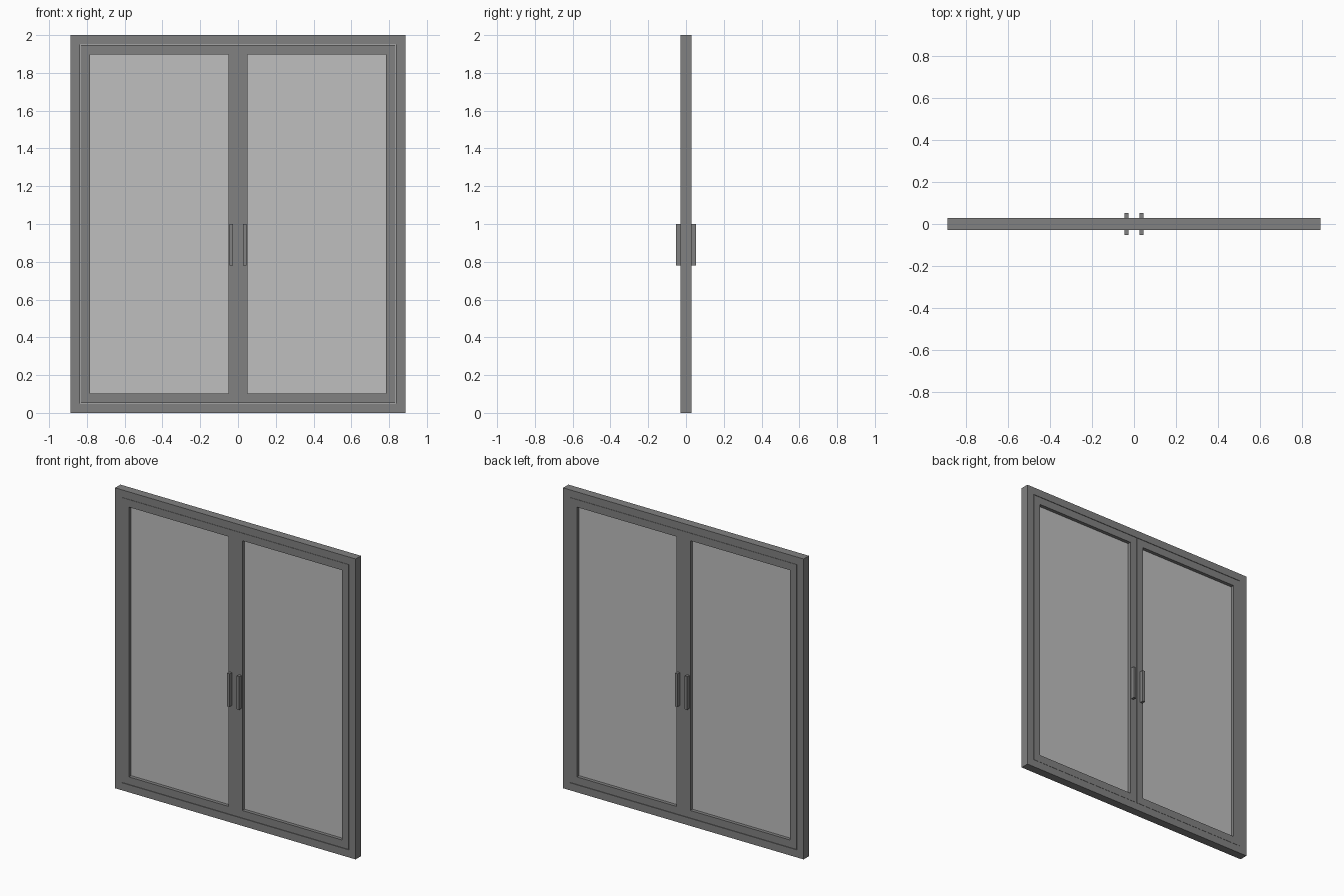
import bpy
import bmesh

old = bpy.data.objects.get("Cube")
if old:
    bpy.data.objects.remove(old, do_unlink=True)


def make_material(name, value):
    mat = bpy.data.materials.new(name)
    mat.use_nodes = True
    colour = (value, value, value, 1)
    mat.diffuse_color = colour
    mat.node_tree.nodes["Principled BSDF"].inputs["Base Color"].default_value = colour
    return mat


frame_grey = make_material("frame grey", 0.22)
glass_grey = make_material("glass light grey", 0.52)


def finish(bm, name, mat):
    bmesh.ops.recalc_face_normals(bm, faces=bm.faces)
    mesh = bpy.data.meshes.new(name)
    bm.to_mesh(mesh)
    bm.free()
    mesh.materials.append(mat)
    obj = bpy.data.objects.new(name, mesh)
    bpy.context.collection.objects.link(obj)
    return obj


def box(name, x, y, z, mat):
    """Box spanning the given (low, high) ranges."""
    bm = bmesh.new()
    bmesh.ops.create_cube(bm, size=1)
    for v in bm.verts:
        v.co = [r[0] if c < 0 else r[1] for c, r in zip(v.co, (x, y, z))]
    return finish(bm, name, mat)


def ring(name, x, z, border, depth, mat):
    """Rectangular frame with mitred corners, centred on y = 0."""
    def loop(bm, inset, y):
        x0, x1, z0, z1 = x[0] + inset, x[1] - inset, z[0] + inset, z[1] - inset
        return [bm.verts.new((a, y, b)) for a, b in
                ((x0, z0), (x1, z0), (x1, z1), (x0, z1))]

    bm = bmesh.new()
    h = depth / 2
    loops = [loop(bm, 0, -h), loop(bm, border, -h), loop(bm, border, h), loop(bm, 0, h)]
    for a, b in zip(loops, loops[1:] + loops[:1]):
        for i in range(4):
            j = (i + 1) % 4
            bm.faces.new((a[i], a[j], b[j], b[i]))
    return finish(bm, name, mat)


W, H = 0.886, 2.0
BORDER, DEPTH = 0.05, 0.056
GAP = 0.002

# Fixed outer frame
ring("outer_frame", (-W, W), (0, H), BORDER, DEPTH, frame_grey)

# Two door leaves, each with a pane and a bar handle on both faces
for side, s in (("left", 1), ("right", -1)):
    def span(a, b):
        return tuple(sorted((s * a, s * b)))

    outer = W - BORDER
    ring(side + "_door_frame", span(GAP / 2, outer - GAP),
         (BORDER + GAP, H - BORDER - GAP), BORDER, DEPTH - 0.002, frame_grey)
    box(side + "_glass", span(BORDER, outer - BORDER), (-0.004, 0.004),
        (2 * BORDER, H - 2 * BORDER), glass_grey)
    for face, d in (("front", -1), ("back", 1)):
        box(f"{side}_{face}_handle", span(0.027, 0.045),
            sorted((d * 0.025, d * 0.052)), (0.78, 1.0), frame_grey)
